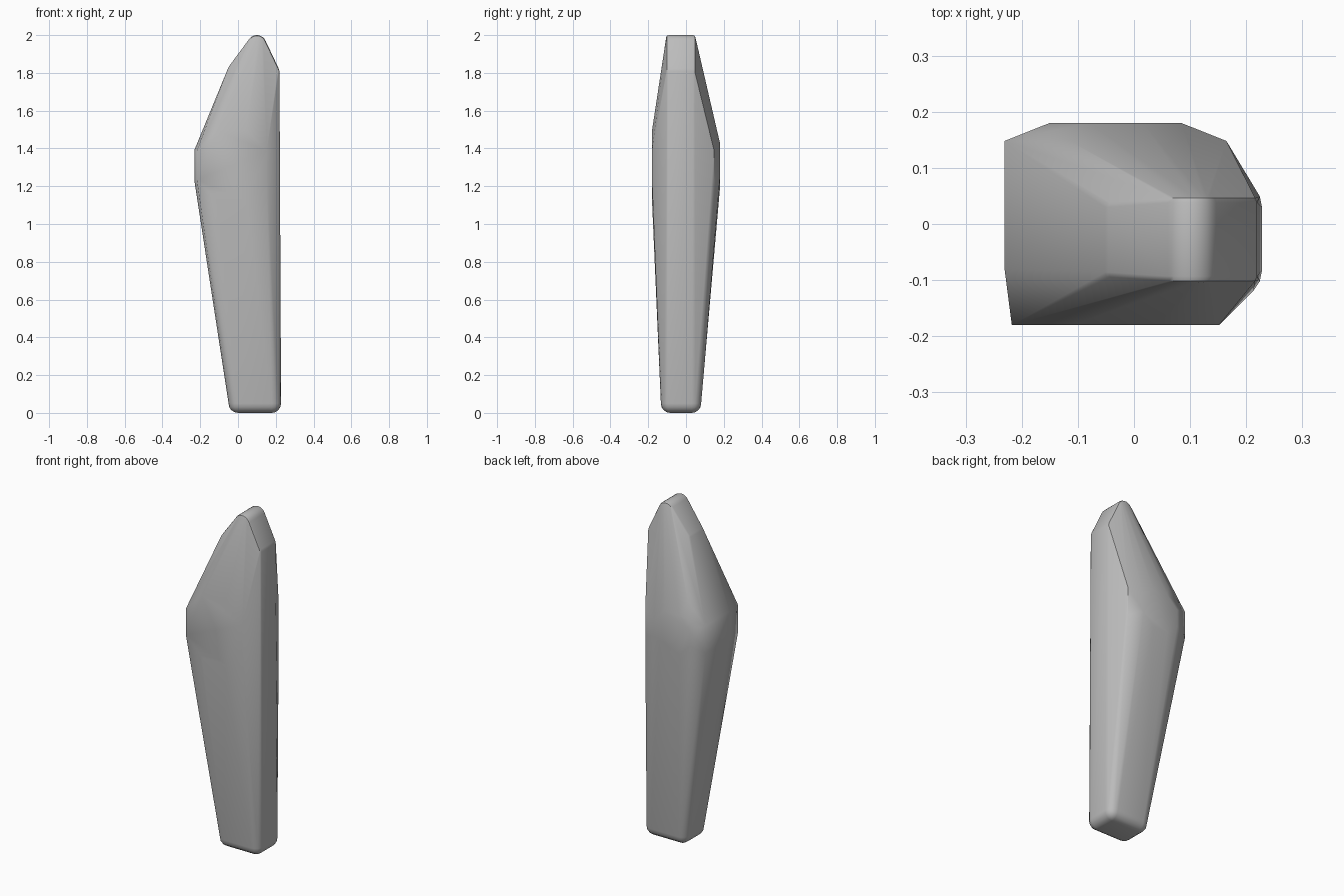
import bpy, bmesh, math
from math import sin, cos, pi

cube = bpy.data.objects.get("Cube")
if cube:
    bpy.data.objects.remove(cube, do_unlink=True)

bm = bmesh.new()


def ring(x, y, z, radius, sides):
    """Polygon around the y axis, with one flat side facing up."""
    for i in range(sides):
        a = 2 * pi * (i + 0.5) / sides
        bm.verts.new((x + radius * cos(a), y, z + radius * sin(a)))


def rounded_bar(x, z, radius, y0, y1, soft=0.012):
    """Short cylinder along y with softened rims."""
    for t in (0, pi / 4, pi / 2):
        r = radius - soft * (1 - sin(t))
        inset = soft * (1 - cos(t))
        ring(x, y0 + inset, z, r, 24)
        ring(x, y1 - inset, z, r, 24)


# Rounded foot: a sphere at each bottom corner
R = 0.05
for x in (-0.05 + R, 0.228 - R):
    for y in (-0.133 + R, 0.08 - R):
        made = bmesh.ops.create_uvsphere(bm, u_segments=16, v_segments=8, radius=R)
        bmesh.ops.translate(bm, verts=made["verts"], vec=(x, y, R))

# Rounded tip and its two shoulders
rounded_bar(0.1, 1.95, 0.05, -0.105, 0.05)
rounded_bar(-0.01, 1.81, 0.045, -0.098, 0.042)
rounded_bar(0.16, 1.80, 0.06, -0.105, 0.05)

# Octagonal boss at the widest part, chamfered to the back
for y, radius in ((-0.18, 0.2), (-0.08, 0.214), (0.148, 0.214), (0.18, 0.127)):
    ring(-0.033, y, 1.31, radius, 8)

# Stretch one skin over everything
hull = bmesh.ops.convex_hull(bm, input=bm.verts[:])
loose = {g for g in hull["geom_interior"] + hull["geom_unused"]
         if isinstance(g, bmesh.types.BMVert)}
bmesh.ops.delete(bm, geom=list(loose), context="VERTS")
bmesh.ops.delete(bm, geom=[v for v in bm.verts if not v.link_faces], context="VERTS")
bmesh.ops.dissolve_limit(bm, angle_limit=math.radians(0.5),
                         verts=bm.verts[:], edges=bm.edges[:])
bmesh.ops.recalc_face_normals(bm, faces=bm.faces[:])

mesh = bpy.data.meshes.new("tapered_body")
bm.to_mesh(mesh)
bm.free()
body = bpy.data.objects.new("tapered_body", mesh)
bpy.context.collection.objects.link(body)

# Plain grey finish
grey = bpy.data.materials.new("plain_grey")
grey.use_nodes = True
grey.diffuse_color = (0.5, 0.5, 0.5, 1)
grey.node_tree.nodes["Principled BSDF"].inputs["Base Color"].default_value = (0.5, 0.5, 0.5, 1)
mesh.materials.append(grey)

bpy.context.view_layer.objects.active = body
body.select_set(True)
bpy.ops.object.shade_smooth_by_angle(angle=math.radians(30))
